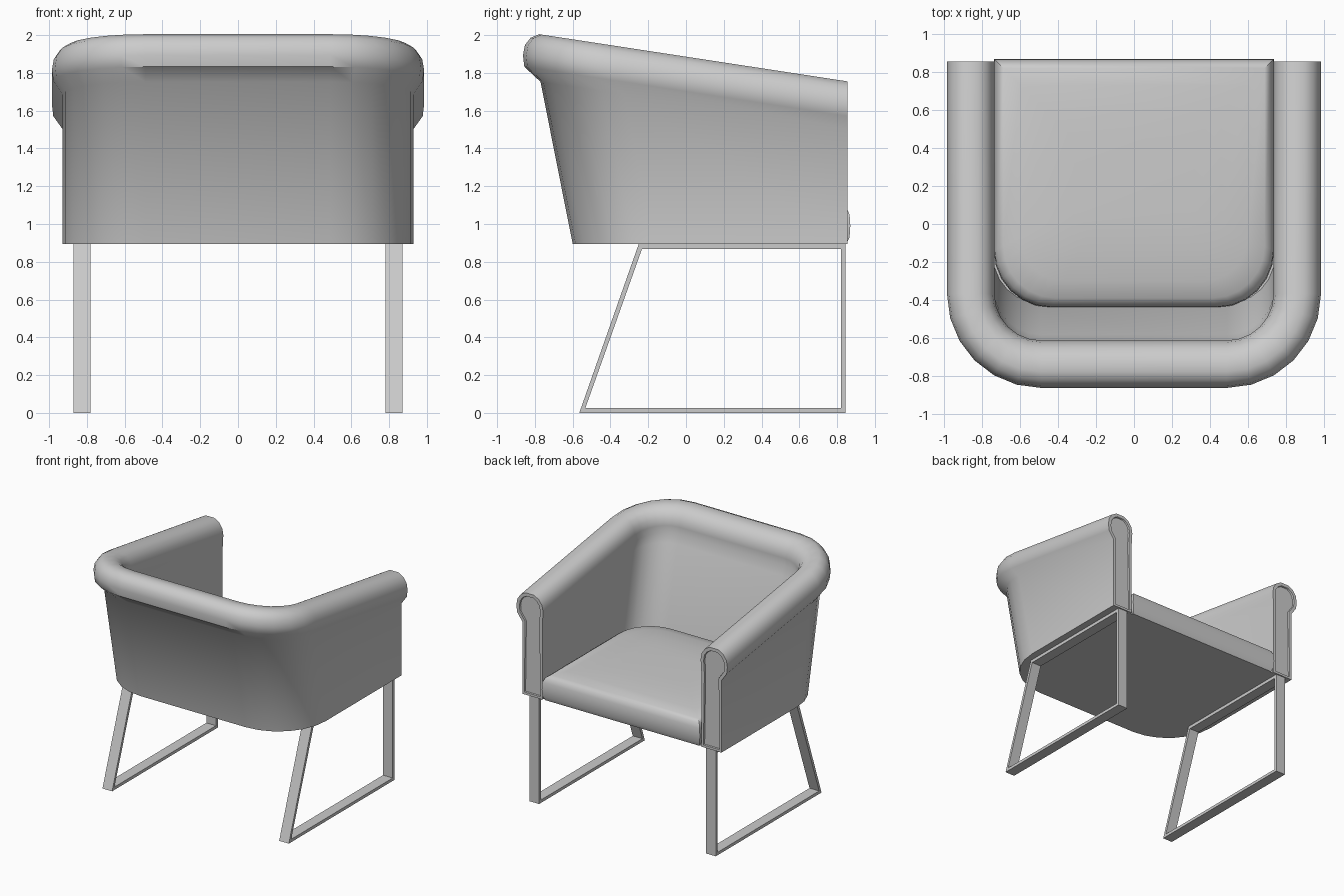
import bpy, bmesh, math

cube = bpy.data.objects.get("Cube")
if cube:
    bpy.data.objects.remove(cube)

grey = bpy.data.materials.new("plain grey")
grey.use_nodes = True
colour = (0.6, 0.6, 0.6, 1)
grey.diffuse_color = colour
grey.node_tree.nodes["Principled BSDF"].inputs["Base Color"].default_value = colour

FRONT, BASE = 0.855, 0.895   # open end of the shell, underside height


def finish(name, bm, angle):
    """Turn a bmesh into a smooth-shaded object with sharp edges kept."""
    bmesh.ops.recalc_face_normals(bm, faces=bm.faces)
    mesh = bpy.data.meshes.new(name)
    bm.to_mesh(mesh)
    bm.free()
    mesh.materials.append(grey)
    obj = bpy.data.objects.new(name, mesh)
    bpy.context.collection.objects.link(obj)
    bpy.ops.object.select_all(action='DESELECT')
    obj.select_set(True)
    bpy.context.view_layer.objects.active = obj
    bpy.ops.object.shade_smooth_by_angle(angle=math.radians(angle))
    return obj


def u_path(half_width, back, radius, front, steps=6):
    """U outline with two rounded back corners, open towards +y."""
    right = []
    for i in range(steps + 1):
        a = math.pi / 2 * i / steps
        right.append((half_width - radius + radius * math.cos(a),
                      back + radius - radius * math.sin(a)))
    right.insert(0, (half_width, front))
    return right + [(-x, y) for x, y in reversed(right)]


def skin(bm, rows, close_rows, close_path):
    """Bridge equal-length rows of vertices with quads."""
    n, m = len(rows), len(rows[0])
    for i in range(n if close_rows else n - 1):
        for j in range(m if close_path else m - 1):
            a, b = rows[i], rows[(i + 1) % n]
            k = (j + 1) % m
            bm.faces.new((a[j], a[k], b[k], b[j]))


# Shell: wall and rolled top rail in one swept keyhole section
# Each entry: sideways offset, height from rail centre (None = base), back y
section = [(0.07, None, -0.53), (0.07, -0.127, -0.70)]
section += [(o, h, -0.738) for o, h in (
    (0.118, -0.06), (0.125, 0.0), (0.115, 0.055), (0.085, 0.098), (0.04, 0.124),
    (-0.04, 0.124), (-0.085, 0.098), (-0.115, 0.055), (-0.125, 0.0), (-0.12, -0.06))]
section += [(-0.118, -0.127, -0.70), (-0.118, None, -0.53)]

bm = bmesh.new()
rows = []
for off, h, back in section:
    row = []
    for x, y in u_path(0.86 + off, back - off, 0.37 + off, FRONT):
        rail = 1.875 - 0.153 * (y + 0.74)
        row.append(bm.verts.new((x, y, BASE if h is None else rail + h)))
    rows.append(row)
skin(bm, rows, True, False)
# Keyhole arm ends with a piped border and sunken panel
ends = [bm.faces.new([r[j] for r in rows]) for j in (0, -1)]
bmesh.ops.recalc_face_normals(bm, faces=bm.faces)
bmesh.ops.inset_individual(bm, faces=ends, thickness=0.028, depth=0)
bmesh.ops.inset_individual(bm, faces=ends, thickness=0.004, depth=-0.012)
finish("shell", bm, 40)

# Seat cushion: stacked U outlines, domed on top
bm = bmesh.new()
rows = []
for inset, z in ((0.02, BASE), (0.004, 0.93), (0, 0.99), (0.004, 1.05), (0.02, 1.085),
                 (0.05, 1.105), (0.14, 1.125), (0.28, 1.14), (0.42, 1.147)):
    radius = max(0.3 - inset * 0.5, 0.1)
    outline = u_path(0.738 - inset, -0.44 + inset, radius, 0.87 - inset)
    rows.append([bm.verts.new((x, y, z)) for x, y in outline])
skin(bm, rows, False, True)
bm.faces.new(rows[0])
bm.faces.new(rows[-1])
finish("seat_cushion", bm, 40)

# Base panel closing the underside behind the cushion
bm = bmesh.new()
panel = u_path(0.76, -0.44, 0.3, 0.84)
rows = [[bm.verts.new((x, y, z)) for x, y in panel] for z in (BASE, BASE + 0.03)]
skin(bm, rows, False, True)
for row in rows:
    bm.faces.new(row)
finish("base_panel", bm, 30)

# Sled legs: flat-bar frames, one each side
outer = [(-0.25, BASE), (0.845, BASE), (0.845, 0), (-0.565, 0)]
inner = [(-0.233, 0.868), (0.82, 0.868), (0.82, 0.025), (-0.533, 0.025)]
for name, side in (("left_leg_frame", 1), ("right_leg_frame", -1)):
    bm = bmesh.new()
    rows = [[bm.verts.new((side * x, y, z)) for y, z in loop]
            for x, loop in ((0.78, outer), (0.87, outer), (0.87, inner), (0.78, inner))]
    skin(bm, rows, True, True)
    finish(name, bm, 20)
